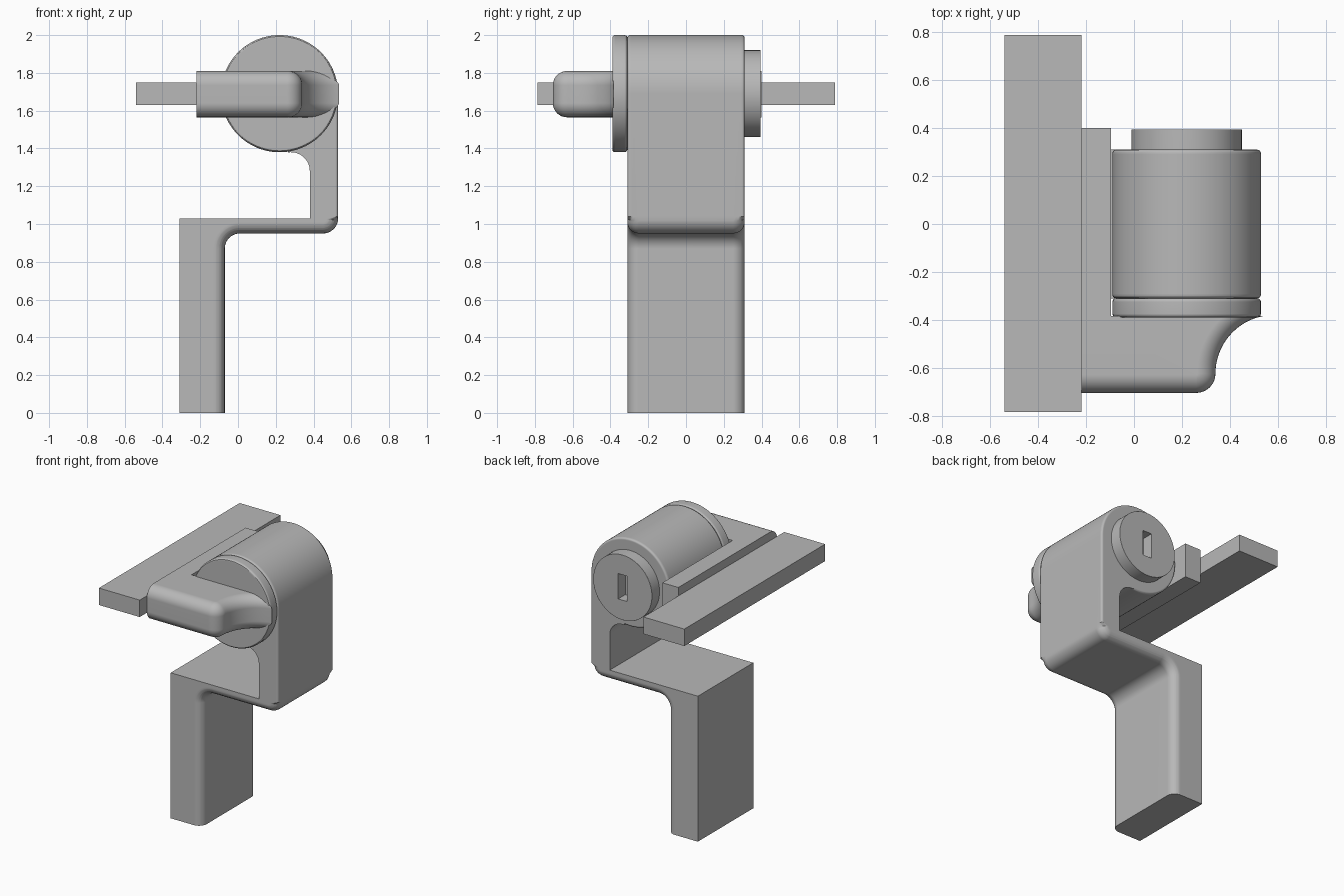
import bpy, bmesh
from math import sin, cos, asin, radians, sqrt, degrees

cube = bpy.data.objects.get("Cube")
if cube:
    bpy.data.objects.remove(cube, do_unlink=True)

GREY = (0.48, 0.48, 0.48, 1)
grey = bpy.data.materials.new("plain grey")
grey.use_nodes = True
grey.diffuse_color = GREY
grey.node_tree.nodes["Principled BSDF"].inputs["Base Color"].default_value = GREY


def arc(cx, cy, r, a0, a1, n):
    """Points on an arc, angles in degrees."""
    angles = [radians(a0 + (a1 - a0) * i / n) for i in range(n + 1)]
    return [(cx + r * cos(a), cy + r * sin(a)) for a in angles]


def depth(t, r):
    """Inset of a rounded edge of radius r at distance t from the end."""
    return r - sqrt(r * r - (r - t) ** 2) if t < r else 0


def loft(name, rings, smooth=True):
    """Closed solid through rings that have equal point counts."""
    bm = bmesh.new()
    loops = [[bm.verts.new(p) for p in ring] for ring in rings]
    n = len(loops[0])
    for a, b in zip(loops, loops[1:]):
        for i in range(n):
            j = (i + 1) % n
            bm.faces.new((a[i], a[j], b[j], b[i]))
    bm.faces.new(loops[0])
    bm.faces.new(loops[-1])
    bmesh.ops.recalc_face_normals(bm, faces=bm.faces)
    mesh = bpy.data.meshes.new(name)
    bm.to_mesh(mesh)
    bm.free()
    mesh.materials.append(grey)
    obj = bpy.data.objects.new(name, mesh)
    bpy.context.collection.objects.link(obj)
    if smooth:
        bpy.ops.object.select_all(action='DESELECT')
        obj.select_set(True)
        bpy.context.view_layer.objects.active = obj
        bpy.ops.object.shade_smooth_by_angle(angle=radians(30))
        normals = obj.modifiers.new("even shading", 'WEIGHTED_NORMAL')
        normals.keep_sharp = True
    return obj


def box(name, x0, x1, y0, y1, z0, z1):
    return loft(name, [[(x0, y0, z), (x1, y0, z), (x1, y1, z), (x0, y1, z)]
                       for z in (z0, z1)], smooth=False)


def stations(lo, hi, r, n=6):
    """Positions along an axis, dense in the rounded ends, with end distances."""
    ts = [r * (1 - cos(radians(90 * i / n))) for i in range(n + 1)]
    return [(lo + t, t) for t in ts] + [(hi - t, t) for t in reversed(ts)]


AX, AZ, R = 0.22, 1.69, 0.31     # barrel axis and radius
EDGE = 0.015                     # small edge rounding


def disc(name, r, y0, y1, edge):
    rings = []
    for y, t in stations(y0, y1, edge, 3):
        circle = arc(AX, AZ, r - depth(t, edge), 0, 360, 96)[:-1]
        rings.append([(x, y, z) for x, z in circle])
    return loft(name, rings)


# Bracket: leg, shelf, wall and barrel in one bent section
def bracket_section(d, e):
    pts = [(-0.31, 0), (-0.07 - d, 0)]
    pts += arc(0.01, 0.87, 0.08 + d, 180, 90, 10)
    pts += arc(0.45, 1.03, 0.08 - d, -90, 0, 10)[:-1]
    pts += [(0.53 - e, 1.04)]
    pts += arc(AX, AZ, R - e, 0, 278, 80)
    pts += arc(0.28, 1.28, 0.10, 98, 0, 14)
    pts += [(0.38, 1.03), (-0.31, 1.03)]
    return pts


levels = sorted(set(stations(-R, R, 0.06) + stations(-R, R, EDGE, 4)[1:-1]))
loft("bracket_with_barrel",
     [[(x, y, z) for x, z in bracket_section(depth(t, 0.06), depth(t, EDGE))]
      for y, t in levels])

# Front cap of the barrel
disc("front_cap", R, -0.39, -0.31, EDGE)

# Back disc with an upright slot
back = disc("back_disc", 0.23, 0.30, 0.395, 0.001)
cutter = box("slot_cutter", AX - 0.035, AX + 0.035, 0.315, 0.5, AZ - 0.09, AZ + 0.09)
cutter.hide_render = True
cut = back.modifiers.new("slot", 'BOOLEAN')
cut.operation = 'DIFFERENCE'
cut.object = cutter
bpy.context.view_layer.objects.active = back
bpy.ops.object.modifier_move_to_index(modifier="slot", index=0)
bpy.ops.object.modifier_apply(modifier="slot")
bpy.data.objects.remove(cutter, do_unlink=True)


# Lever: rounded arm that flares into the front cap
def lever_section(d):
    y_end = -0.385
    flare = 0.245 + d
    stop = 180 - degrees(asin((y_end + 0.625) / flare))
    pts = [(-0.22, -0.705 + d)]
    pts += arc(0.26, -0.625, 0.08 - d, -90, 0, 10)[:-1]
    pts += arc(0.585, -0.625, flare, 180, stop, 16)
    pts += [(-0.22, y_end)]
    return pts


loft("lever", [[(x, y, z) for x, y in lever_section(depth(t, 0.075))]
               for z, t in stations(1.565, 1.81, 0.075, 8)])

# Bar beside the barrel and the long flat plate
box("side_bar", -0.22, -0.095, -0.385, 0.40, 1.565, 1.81)
box("long_plate", -0.54, -0.22, -0.785, 0.79, 1.63, 1.75)
